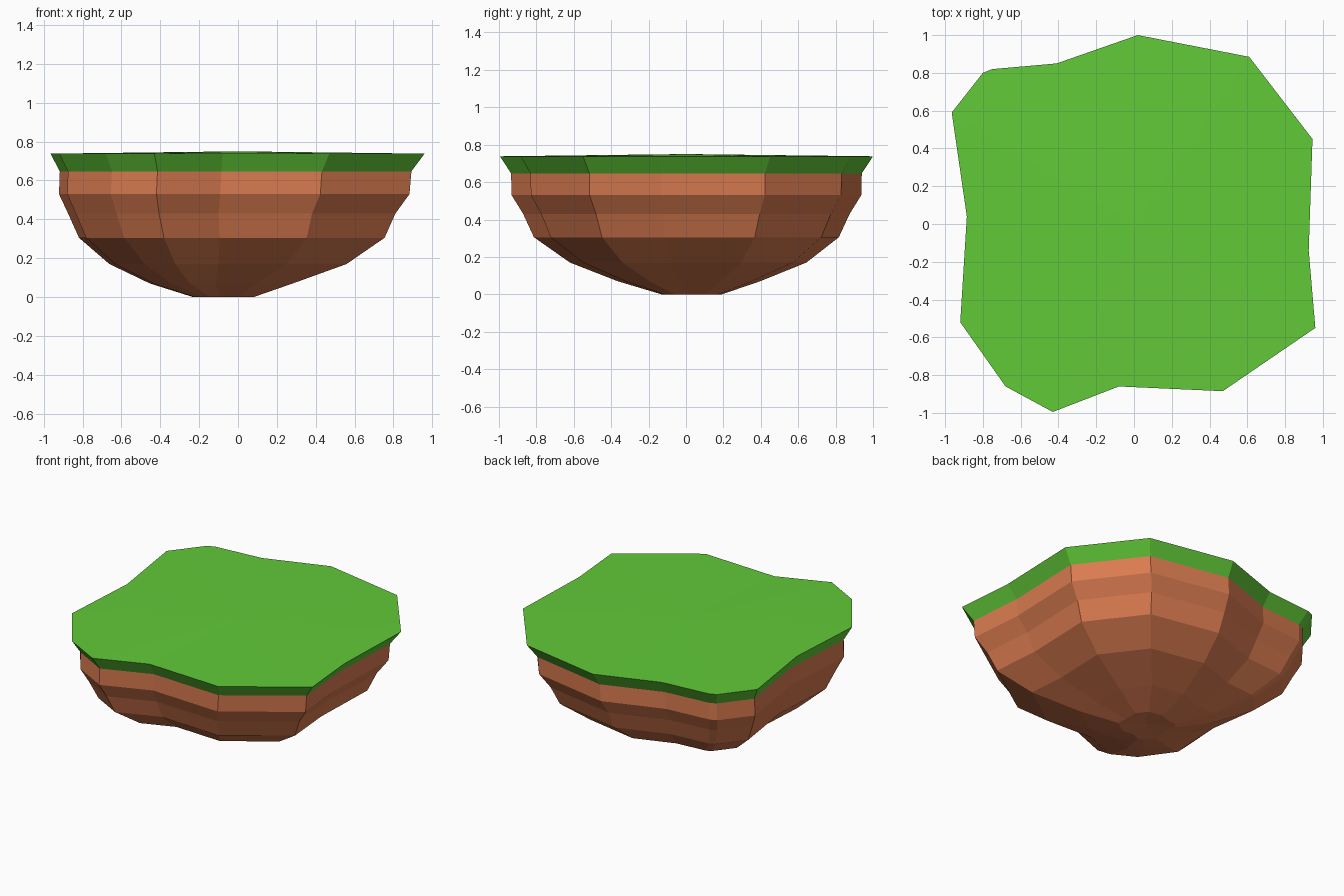
import bpy

if "Cube" in bpy.data.objects:
    bpy.data.objects.remove(bpy.data.objects["Cube"])

# Irregular island outline seen from above (counter-clockwise)
OUTLINE = [(0.02, 1.0), (-0.41, 0.85), (-0.75, 0.82), (-0.80, 0.80), (-0.965, 0.59),
           (-0.885, 0.04), (-0.92, -0.52), (-0.68, -0.86), (-0.43, -0.995),
           (-0.08, -0.86), (0.47, -0.885), (0.96, -0.55), (0.925, -0.14),
           (0.945, 0.45), (0.61, 0.885)]

# Each ring: height, scale of the outline, x shift, y shift
TOP = (0.738, 1.0, 0.0, 0.0)
RIM = (0.647, 0.94, -0.01, 0.0)
ROCK = [RIM, (0.53, 0.937, -0.017, 0.0), (0.43, 0.875, -0.03, 0.0),
        (0.305, 0.817, -0.03, 0.0), (0.17, 0.634, -0.05, 0.01),
        (0.07, 0.382, -0.085, 0.015), (0.0, 0.162, -0.075, 0.03)]


def material(name, color):
    mat = bpy.data.materials.new(name)
    mat.diffuse_color = (*color, 1)
    mat.use_nodes = True
    mat.node_tree.nodes["Principled BSDF"].inputs["Base Color"].default_value = mat.diffuse_color
    return mat


def loft(name, rings, mat, top=None, bottom=None):
    """Skin scaled copies of the outline from top to bottom, with optional fan caps."""
    n = len(OUTLINE)
    verts = [(x * s + dx, y * s + dy, z) for z, s, dx, dy in rings for x, y in OUTLINE]
    faces = []
    for r in range(len(rings) - 1):
        a, b = r * n, (r + 1) * n
        for i in range(n):
            j = (i + 1) % n
            faces.append((a + i, b + i, b + j, a + j))
    if top:
        c = len(verts)
        verts.append(top)
        faces += [(c, i, (i + 1) % n) for i in range(n)]
    if bottom:
        c = len(verts)
        verts.append(bottom)
        last = (len(rings) - 1) * n
        faces += [(c, last + (i + 1) % n, last + i) for i in range(n)]
    mesh = bpy.data.meshes.new(name)
    mesh.from_pydata(verts, [], faces)
    mesh.materials.append(mat)
    obj = bpy.data.objects.new(name, mesh)
    bpy.context.collection.objects.link(obj)
    return obj


# Grass: slightly domed top with an overhanging edge
loft("grass_top", [TOP, RIM], material("grass", (0.12, 0.59, 0.04)), top=(0, 0, 0.75))

# Earth: tapering body with a small dished underside
loft("earth_base", ROCK, material("earth", (0.70, 0.20, 0.08)), bottom=(-0.075, 0.03, 0.012))
